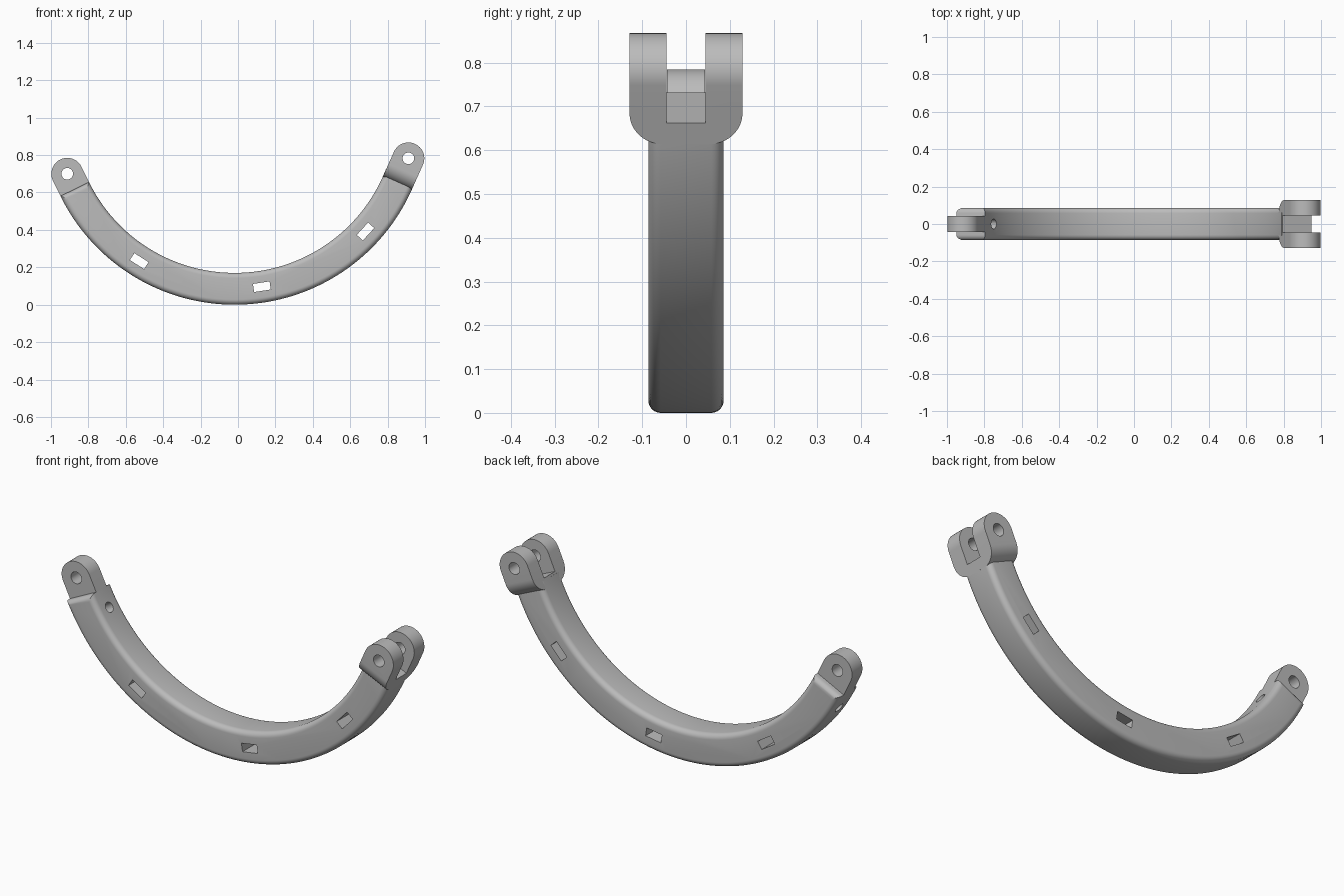
import bpy, bmesh
from math import sin, cos, pi, radians
from mathutils import Matrix, Vector

cube = bpy.data.objects.get("Cube")
if cube:
    bpy.data.objects.remove(cube, do_unlink=True)

# Main dimensions
CENTRE = Vector((-0.018, 0, 1.037))
OUTER, INNER = 1.037, 0.867
MID, LUG_R = (OUTER + INNER) / 2, (OUTER - INNER) / 2
HALF_BAND, HALF_CLEVIS, HALF_SLOT, HALF_LUG = 0.086, 0.129, 0.045, 0.043
FILLET, PIN_R = 0.028, 0.031
LEFT_END, RIGHT_END = radians(206.1), radians(335.9)

grey = bpy.data.materials.new("grey_plastic")
grey.use_nodes = True
colour = (0.5, 0.5, 0.5, 1)
grey.diffuse_color = colour
grey.node_tree.nodes["Principled BSDF"].inputs["Base Color"].default_value = colour

Y = Vector((0, 1, 0))


def frame(angle, sign=1):
    """Axes along the arc, outward and sideways, placed mid-band at an angle."""
    out = Vector((cos(angle), 0, sin(angle)))
    along = Vector((-sin(angle), 0, cos(angle))) * sign
    m = Matrix((along, out, Y)).transposed().to_4x4()
    m.translation = CENTRE + out * MID
    return m


def arc(cx, cy, r, a0, a1, n):
    return [(cx + r * cos(a0 + (a1 - a0) * i / n),
             cy + r * sin(a0 + (a1 - a0) * i / n)) for i in range(n + 1)]


def rect(u0, u1, v):
    return [(u0, -v), (u1, -v), (u1, v), (u0, v)]


def circle(u, r):
    return arc(u, 0, r, 0, 2 * pi, 32)[:-1]


def prism(name, outline, half, matrix, fillet=0):
    """Extrude an outline both ways, optionally rounding its two rims."""
    bm = bmesh.new()
    face = bm.faces.new([bm.verts.new((u, v, -half)) for u, v in outline])
    ext = bmesh.ops.extrude_face_region(bm, geom=[face])["geom"]
    for v in ext:
        if isinstance(v, bmesh.types.BMVert):
            v.co.z = half
    bmesh.ops.recalc_face_normals(bm, faces=bm.faces)
    if fillet:
        rims = [e for e in bm.edges if abs(e.verts[0].co.z - e.verts[1].co.z) < half]
        bmesh.ops.bevel(bm, geom=rims, offset=fillet, segments=6, profile=0.5,
                        affect='EDGES', clamp_overlap=False)
    bm.transform(matrix)
    bmesh.ops.recalc_face_normals(bm, faces=bm.faces)
    mesh = bpy.data.meshes.new(name)
    bm.to_mesh(mesh)
    bm.free()
    mesh.materials.append(grey)
    ob = bpy.data.objects.new(name, mesh)
    bpy.context.collection.objects.link(ob)
    return ob


def activate(ob):
    bpy.ops.object.select_all(action='DESELECT')
    ob.select_set(True)
    bpy.context.view_layer.objects.active = ob


def combine(ob, cutter, operation='DIFFERENCE'):
    activate(ob)
    mod = ob.modifiers.new("cut", 'BOOLEAN')
    mod.operation, mod.solver, mod.object = operation, 'EXACT', cutter
    bpy.ops.object.modifier_apply(modifier=mod.name)
    bpy.data.objects.remove(cutter, do_unlink=True)


def capsule(start, pivot):
    return [(start, -LUG_R)] + arc(pivot, 0, LUG_R, -pi / 2, pi / 2, 32) + [(start, LUG_R)]


# Curved band, its right end running a little way into the clevis
band_end = RIGHT_END + radians(2.8)
outline = (arc(0, 0, OUTER, LEFT_END, band_end, 72)
           + arc(0, 0, INNER, band_end, LEFT_END, 72))
flat = Matrix((Vector((1, 0, 0)), Vector((0, 0, 1)), Y)).transposed().to_4x4()
flat.translation = CENTRE
band = prism("curved_band", outline, HALF_BAND, flat, FILLET)

# Rectangular slots through the sides
for degrees in (237.6, 278.8, 317.3):
    combine(band, prism("slot_cutter", rect(-0.045, 0.045, 0.022), 0.3,
                        frame(radians(degrees))))

# Round hole through the thickness near the right-hand lug
hole = frame(radians(212.4)) @ Matrix.Rotation(pi / 2, 4, 'X')
combine(band, prism("hole_cutter", circle(0, 0.026), 0.2, hole))

# Single lug
left = frame(LEFT_END, -1)
lug = prism("hinge_lug", capsule(-0.01, 0.091), HALF_LUG, left)
combine(lug, prism("pin_cutter", circle(0.091, PIN_R), 0.3, left))

# Forked clevis with rounded shoulders
right = frame(RIGHT_END)
side = right @ Matrix.Rotation(pi / 2, 4, 'X')
clevis = prism("hinge_clevis", capsule(-0.02, 0.147), 0.2, right)
R = 0.077
w = HALF_CLEVIS
shoulders = ([(0.4, -w)] + [(0.4, w)] + arc(R, w - R, R, pi / 2, pi, 12)
             + arc(R, R - w, R, pi, 1.5 * pi, 12))
combine(clevis, prism("shoulder_cutter", shoulders, 0.2, side), 'INTERSECT')
combine(clevis, prism("fork_cutter", rect(0.053, 0.5, HALF_SLOT), 0.2, side))
combine(clevis, prism("pin_cutter", circle(0.147, PIN_R), 0.3, right))

for ob in (band, lug, clevis):
    activate(ob)
    bpy.ops.object.shade_smooth_by_angle(angle=radians(30))
